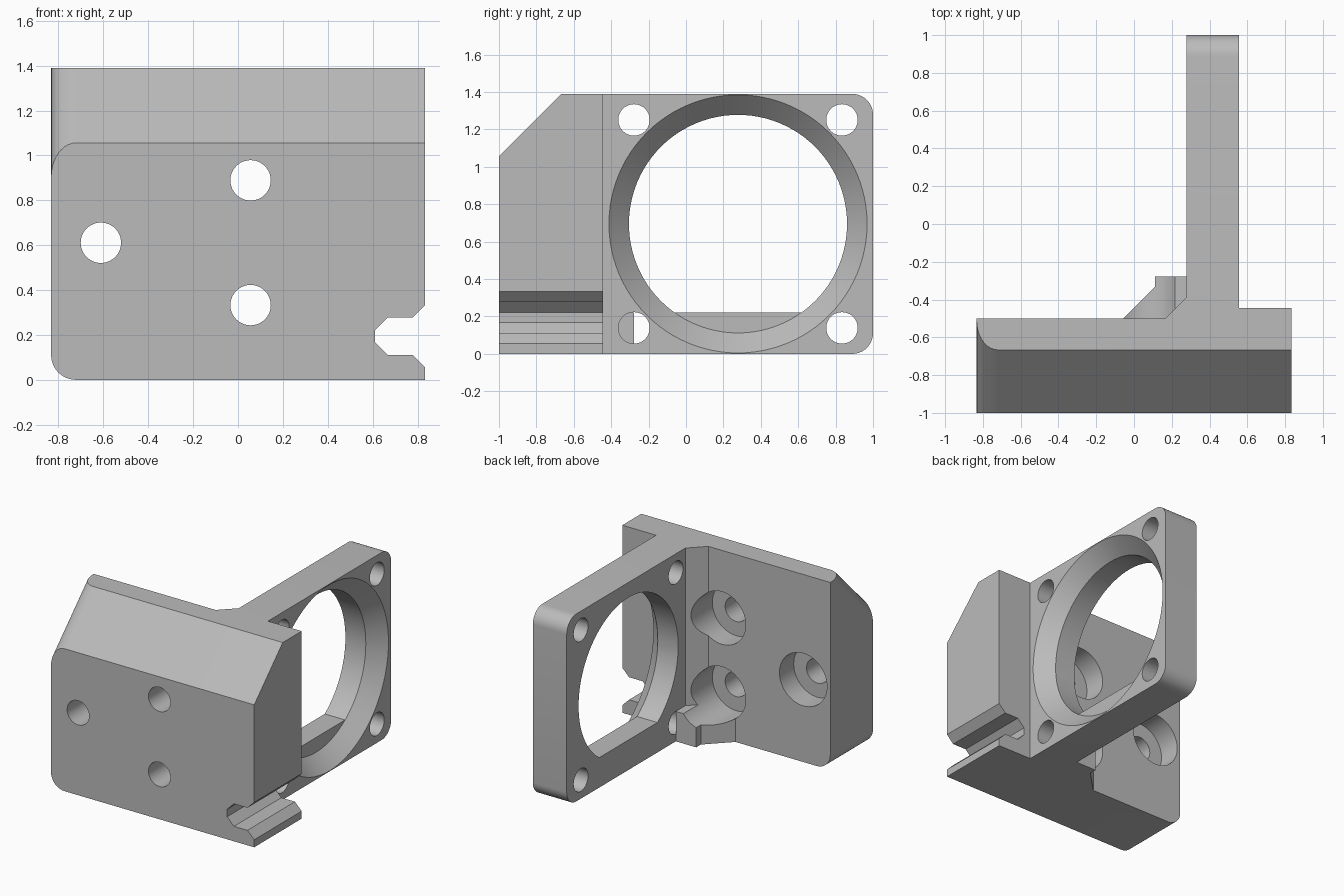
import bpy, bmesh, math
from mathutils import Vector, Matrix

if "Cube" in bpy.data.objects:
    bpy.data.objects.remove(bpy.data.objects["Cube"])

H = 1.39          # overall height
FAN = (0.278, H / 2)   # fan centre in y, z

grey = bpy.data.materials.new("plain_grey")
grey.use_nodes = True
colour = (0.5, 0.5, 0.5, 1)
grey.diffuse_color = colour
grey.node_tree.nodes["Principled BSDF"].inputs["Base Color"].default_value = colour


def to_object(name, bm):
    bmesh.ops.recalc_face_normals(bm, faces=bm.faces)
    mesh = bpy.data.meshes.new(name)
    bm.to_mesh(mesh)
    bm.free()
    mesh.materials.append(grey)
    obj = bpy.data.objects.new(name, mesh)
    bpy.context.collection.objects.link(obj)
    return obj


def prism(points, offset):
    """Extrude a flat outline of 3D points along an offset."""
    bm = bmesh.new()
    face = bm.faces.new([bm.verts.new(p) for p in points])
    moved = bmesh.ops.extrude_face_region(bm, geom=[face])["geom"]
    bmesh.ops.translate(bm, vec=offset,
                        verts=[v for v in moved if isinstance(v, bmesh.types.BMVert)])
    bmesh.ops.recalc_face_normals(bm, faces=bm.faces)
    return bm


def slice_off(bm, point, normal):
    """Remove everything beyond a plane and close the cut."""
    cut = bmesh.ops.bisect_plane(bm, geom=bm.verts[:] + bm.edges[:] + bm.faces[:],
                                 plane_co=point, plane_no=normal, clear_outer=True)
    edges = [e for e in cut["geom_cut"] if isinstance(e, bmesh.types.BMEdge)]
    bmesh.ops.holes_fill(bm, edges=[e for e in edges if e.is_boundary], sides=0)


def rod(axis, start, end, a, b, r1, r2=None, segments=48):
    """Round cutter along x (centre y, z) or along y (centre x, z)."""
    bm = bmesh.new()
    bmesh.ops.create_cone(bm, cap_ends=True, segments=segments, radius1=r1,
                          radius2=r2 or r1, depth=end - start)
    mid = (start + end) / 2
    if axis == "x":
        turn, place = Matrix.Rotation(math.pi / 2, 4, "Y"), (mid, a, b)
    else:
        turn, place = Matrix.Rotation(-math.pi / 2, 4, "X"), (a, mid, b)
    bmesh.ops.transform(bm, matrix=Matrix.Translation(place) @ turn, verts=bm.verts)
    return bm


def combine(target, bm, operation):
    tool = to_object("cutter", bm)
    tool.hide_render = True
    mod = target.modifiers.new("combine", "BOOLEAN")
    mod.object, mod.operation, mod.solver = tool, operation, "EXACT"
    bpy.context.view_layer.objects.active = target
    bpy.ops.object.modifier_apply(modifier=mod.name)
    bpy.data.objects.remove(tool)


# Body: carriage block, fan plate and corner fillet share one plan outline
plan = [(-.833, -1), (.833, -1), (.833, -.444), (.556, -.444), (.556, 1),
        (.278, 1), (.278, -.389), (.167, -.5), (-.833, -.5)]
bm = prism([(x, y, 0) for x, y in plan], (0, 0, H))

# Sloped front top edge
slice_off(bm, (0, -1, 1.056), (0, -1, 1))


# Rounded edges: block side at slope and base, fan plate outer corners
def is_rounded(edge):
    a, b = (v.co for v in edge.verts)
    m = (a + b) / 2
    d = b - a
    block_side = m.x < -.83 and (m.z < .01 or (abs(d.y) > .1 and abs(d.z) > .1))
    plate_end = m.y > .99 and abs(d.x) > .1
    return block_side or plate_end


bmesh.ops.bevel(bm, geom=[e for e in bm.edges if is_rounded(e)], offset=.111,
                segments=10, profile=.5, affect="EDGES")
bracket = to_object("fan_bracket", bm)

# Low boss in the inner corner
boss = [(-.076, -.52), (-.056, -.5), (.111, -.333), (.111, -.278), (.3, -.278), (.3, -.52)]
combine(bracket, prism([(x, y, 0) for x, y in boss], (0, 0, .222)), "UNION")

# Belt notch along the lower right of the block
notch = [(.853, .353), (.778, .278), (.667, .278), (.611, .222),
         (.611, .167), (.667, .111), (.778, .111), (.853, .036)]
combine(bracket, prism([(x, -1.1, z) for x, z in notch], (0, .8, 0)), "DIFFERENCE")

# Mounting screw holes with counterbores from the back
for x, z in [(.056, .889), (.056, .333), (-.611, .611)]:
    combine(bracket, rod("y", -1.1, -.6, x, z, .09), "DIFFERENCE")
    combine(bracket, rod("y", -.667, -.2, x, z, .195), "DIFFERENCE")

# Fan screw holes
for y in (FAN[0] - .556, FAN[0] + .556):
    for z in (FAN[1] - .556, FAN[1] + .556):
        combine(bracket, rod("x", .277, .7, y, z, .084), "DIFFERENCE")

# Fan opening: flat-bottomed bore and flared mouth
bore = rod("x", .2, .5, *FAN, .583, segments=96)
slice_off(bore, (0, 0, .222), (0, 0, -1))
combine(bracket, bore, "DIFFERENCE")
combine(bracket, rod("x", .445, .56, *FAN, .583, .694, segments=96), "DIFFERENCE")

# Smooth round surfaces, keep machined edges sharp
bpy.ops.object.select_all(action="DESELECT")
bracket.select_set(True)
bpy.context.view_layer.objects.active = bracket
bpy.ops.object.shade_smooth_by_angle(angle=math.radians(25))
